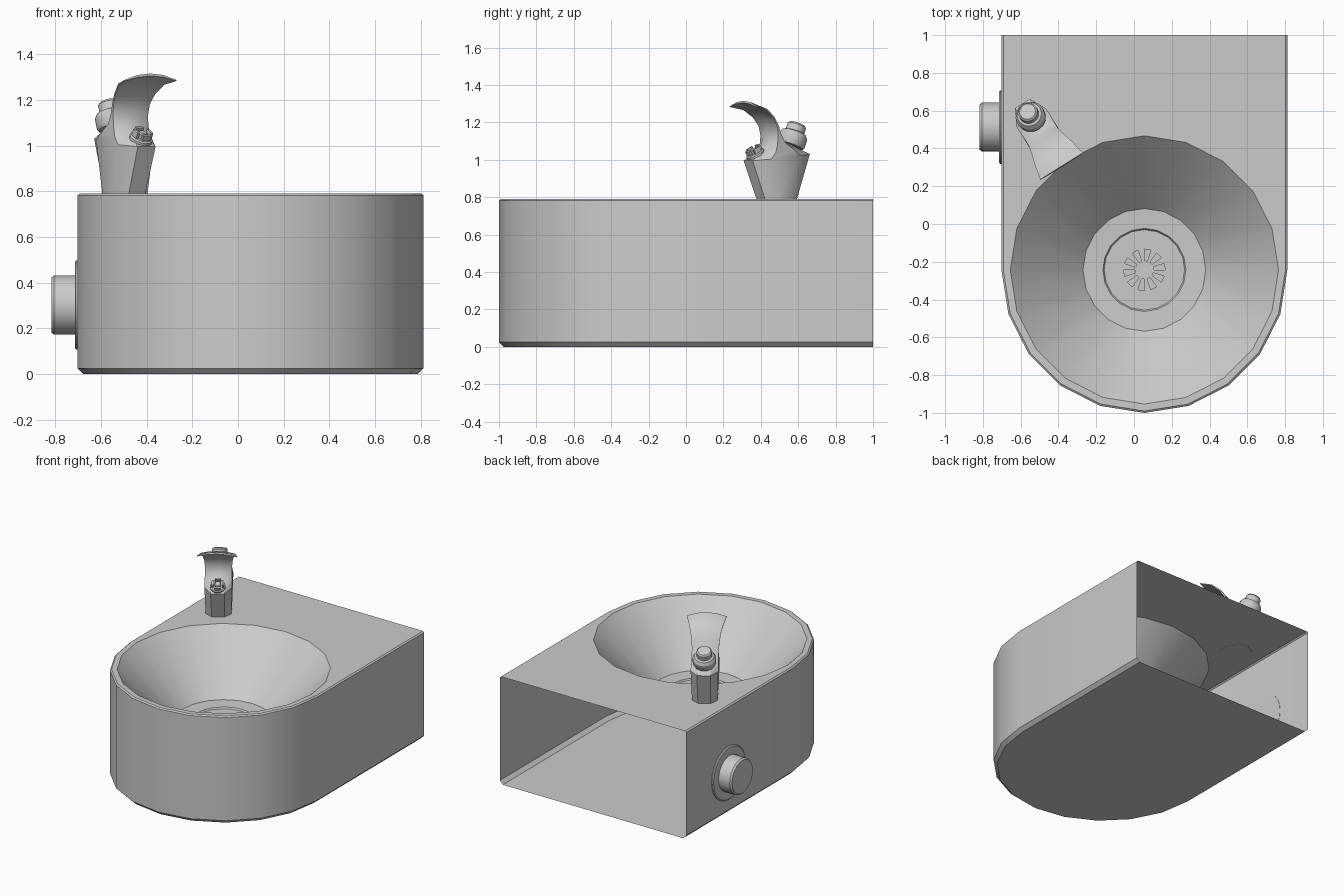
import bpy, bmesh
from math import pi, sin, cos
from mathutils import Vector, Matrix

if "Cube" in bpy.data.objects:
    bpy.data.objects.remove(bpy.data.objects["Cube"])

CX, CY = 0.055, -0.243            # bowl centre
TOP = 0.79


def finish(name, bm, recalc=True, angle=30):
    if recalc:
        bmesh.ops.recalc_face_normals(bm, faces=bm.faces)
    me = bpy.data.meshes.new(name)
    bm.to_mesh(me)
    bm.free()
    ob = bpy.data.objects.new(name, me)
    bpy.context.collection.objects.link(ob)
    bpy.ops.object.select_all(action='DESELECT')
    ob.select_set(True)
    bpy.context.view_layer.objects.active = ob
    bpy.ops.object.shade_smooth_by_angle(angle=angle * pi / 180)
    return ob


def bridge(bm, a, b, closed=True):
    n = len(a)
    return [bm.faces.new((a[i], a[(i + 1) % n], b[(i + 1) % n], b[i]))
            for i in range(n if closed else n - 1)]


def ring(bm, r, z, n=20, c=(CX, CY)):
    # starts at the left and runs through the front
    return [bm.verts.new((c[0] + r * cos(pi + 2 * pi * i / n),
                          c[1] + r * sin(pi + 2 * pi * i / n), z)) for i in range(n)]


def revolve(name, profile, loc, axis, n=20):
    bm = bmesh.new()
    rings = [ring(bm, r, h, n, (0, 0)) for r, h in profile]
    for a, b in zip(rings, rings[1:]):
        bridge(bm, a, b)
    bm.faces.new(rings[0])
    bm.faces.new(rings[-1])
    ob = finish(name, bm)
    rot = Vector(axis).to_track_quat('Z', 'Y').to_matrix().to_4x4()
    ob.data.transform(Matrix.Translation(loc) @ rot)
    return ob


# Basin: U-shaped shell, open at the back, with a conical bowl
bm = bmesh.new()


def outline(inset, z):
    r = 0.757 - inset
    arc = ring(bm, r, z)
    for v in arc[11:]:
        bm.verts.remove(v)
    return ([bm.verts.new((CX - r, 1, z))] + arc[:11] + [bm.verts.new((CX + r, 1, z))])


shell = [outline(d, z) for d, z in ((0.025, 0), (0, 0.025), (0, TOP - 0.008), (0.01, TOP))]
for a, b in zip(shell, shell[1:]):
    bridge(bm, a, b, closed=False)
bottom = bm.faces.new(shell[0])
rim = ring(bm, 0.71, TOP)
edge = shell[-1]
bridge(bm, edge[1:12], rim[:11], closed=False)
bm.faces.new([edge[11], edge[12], edge[0], edge[1], rim[0]] + rim[:9:-1])
floor_ring = ring(bm, 0.325, 0.41)
hole = ring(bm, 0.22, 0.405)
bridge(bm, rim, floor_ring)
bridge(bm, floor_ring, hole)
bmesh.ops.recalc_face_normals(bm, faces=bm.faces)
bottom.normal_update()
if bottom.normal.z > 0:
    bmesh.ops.reverse_faces(bm, faces=bm.faces)
finish("basin", bm, recalc=False)

# Drain: sunken plate with radial slots
bm = bmesh.new()
rs = [ring(bm, r, z) for r, z in ((0.22, 0.405), (0.213, 0.395), (0.11, 0.395), (0.05, 0.395), (0.025, 0.395))]
slots = []
for k, (a, b) in enumerate(zip(rs, rs[1:])):
    fs = bridge(bm, a, b)
    if k == 2:
        slots = fs[::2]
bm.faces.new(rs[-1])
bmesh.ops.recalc_face_normals(bm, faces=bm.faces)
if sum(f.normal.z for f in bm.faces) < 0:
    bmesh.ops.reverse_faces(bm, faces=bm.faces)
for f in bmesh.ops.extrude_discrete_faces(bm, faces=slots)['faces']:
    low = Vector((0, 0, -0.015))
    top = [bm.verts.new(v.co) for v in f.verts]
    bmesh.ops.translate(bm, verts=f.verts, vec=low)
    for face in bridge(bm, top, list(f.verts)):
        face.normal_flip()
finish("drain", bm, recalc=False)

# Push button on the left side
revolve("button_flange", [(0.195, 0), (0.195, 0.008), (0.188, 0.014)], (-0.70, 0.513, 0.302), (-1, 0, 0), 24)
revolve("push_button", [(0.13, 0), (0.13, 0.105), (0.12, 0.117)], (-0.70, 0.513, 0.302), (-1, 0, 0), 24)

# Bubbler frame: u points to the bowl, v goes sideways
U, V = Vector((0.53, -0.848, 0)), Vector((0.848, 0.53, 0))
BASE = Vector((-0.495, 0.485, 0))


def place(u, v, z):
    return BASE + U * u + V * v + Vector((0, 0, z))


# Bubbler body and mouth guard: front u,z / back u,z / half width / edge droop
stations = [
    (0.10, 0.788, -0.10, 0.788, 0.085, 0),
    (0.18, 0.995, -0.18, 1.03, 0.092, 0),
    (0.12, 1.035, -0.11, 1.06, 0.092, 0),
    (0.075, 1.075, -0.02, 1.10, 0.09, 0),
    (0.055, 1.125, 0.02, 1.145, 0.09, 0),
    (0.06, 1.18, 0.042, 1.19, 0.094, 0.002),
    (0.09, 1.23, 0.077, 1.24, 0.103, 0.006),
    (0.14, 1.275, 0.13, 1.286, 0.117, 0.012),
    (0.215, 1.305, 0.21, 1.315, 0.133, 0.025)]
bm = bmesh.new()
loops = []
for fu, fz, bu, bz, w, droop in stations:
    loop = []
    for t, s in ((0, -.5), (0, 0), (0, .5), (.25, 1), (.75, 1), (1, .5), (1, 0), (1, -.5), (.75, -1), (.25, -1)):
        loop.append(bm.verts.new(place(fu + (bu - fu) * t, s * w, fz + (bz - fz) * t - droop * s * s)))
    loops.append(loop)
for a, b in zip(loops, loops[1:]):
    bridge(bm, a, b)
bm.faces.new(loops[0])
bm.faces.new(loops[-1])
finish("bubbler_guard", bm, angle=35)

# Valve cap behind the guard
revolve("valve_cap", [(0.07, 0), (0.078, 0.015), (0.078, 0.055), (0.066, 0.075), (0.052, 0.08),
                      (0.052, 0.115), (0.043, 0.125)],
        place(-0.085, 0, 1.075), U * -0.36 + Vector((0, 0, 0.93)), 16)

# Water nozzle with a small crown of prongs
n_axis = (U * 0.5 + Vector((0, 0, 0.87))).normalized()
n_loc = place(0.125, 0, 1.015)
revolve("nozzle_base", [(0.052, 0), (0.052, 0.022), (0.045, 0.028)], n_loc, n_axis, 16)
revolve("nozzle_tip", [(0.022, 0.02), (0.022, 0.045), (0.016, 0.05)], n_loc, n_axis, 12)
bm = bmesh.new()
for k in range(4):
    m = Matrix.Rotation(k * pi / 2, 4, 'Z') @ Matrix.Translation((0.035, 0, 0.04)) @ Matrix.Diagonal((0.012, 0.04, 0.03, 1))
    bmesh.ops.create_cube(bm, size=1, matrix=m)
prongs = finish("nozzle_prongs", bm)
prongs.data.transform(Matrix.Translation(n_loc) @ n_axis.to_track_quat('Z', 'Y').to_matrix().to_4x4())
